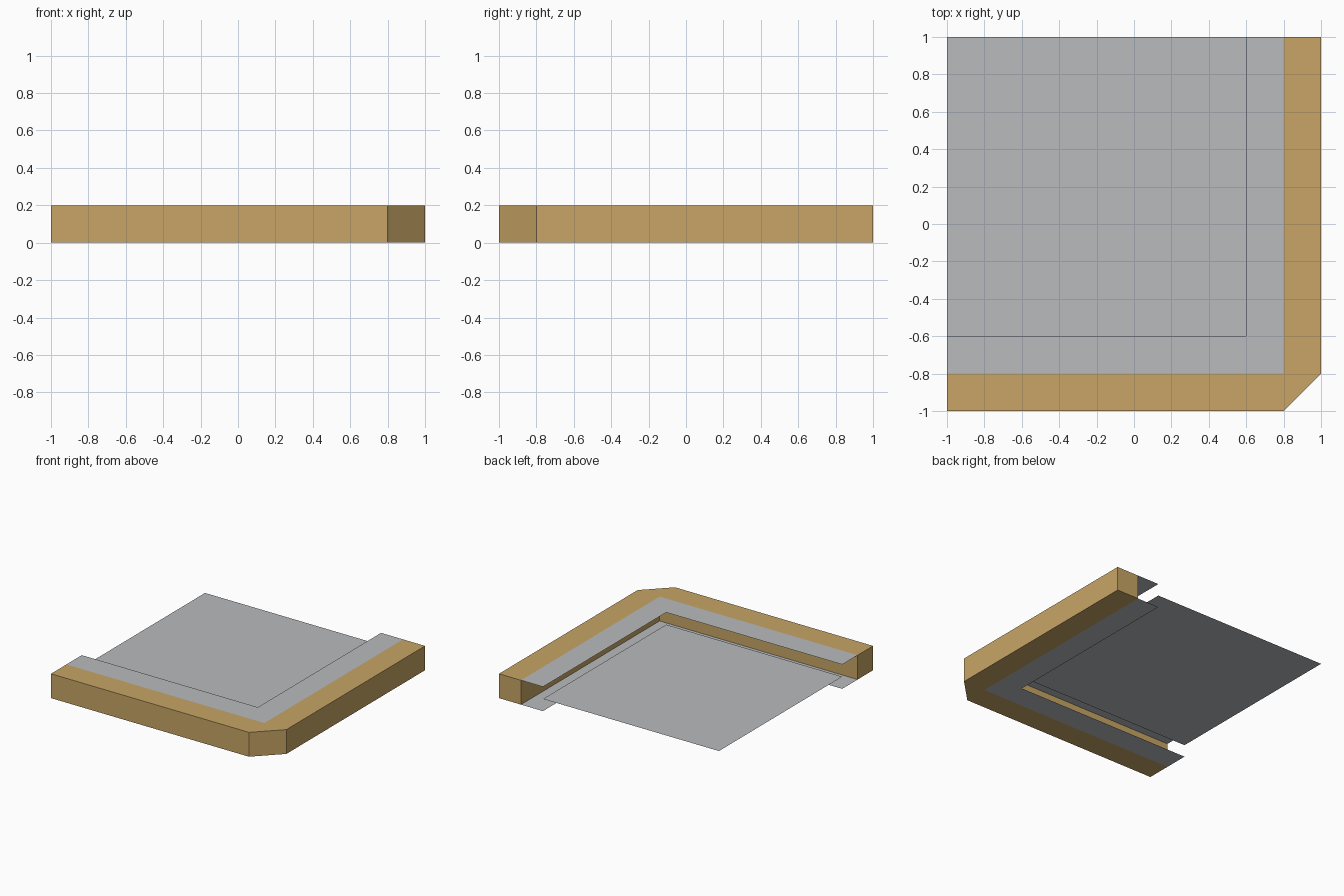
import bpy
import bmesh

if "Cube" in bpy.data.objects:
    bpy.data.objects.remove(bpy.data.objects["Cube"])


def material(name, rgb):
    mat = bpy.data.materials.new(name)
    mat.diffuse_color = (*rgb, 1)
    mat.use_nodes = True
    mat.node_tree.nodes["Principled BSDF"].inputs["Base Color"].default_value = mat.diffuse_color
    return mat


WOOD = material("tan_edge", (0.578, 0.376, 0.133))
GREY = material("light_grey", (0.485, 0.497, 0.515))
H = 0.2  # curb height


def finish(name, bm, mats):
    mesh = bpy.data.meshes.new(name)
    bm.to_mesh(mesh)
    bm.free()
    for mat in mats:
        mesh.materials.append(mat)
    obj = bpy.data.objects.new(name, mesh)
    bpy.context.collection.objects.link(obj)


# L-shaped curb with a chamfered corner and grey lips at top and bottom
outer = [(-1, -1), (0.8, -1), (1, -0.8), (1, 1)]
wall = [(-1, -0.8), (0.8, -0.8), (0.8, 1)]
lip = [(-1, -0.6), (0.6, -0.6), (0.6, 1)]

bm = bmesh.new()


def ring(points, z):
    return [bm.verts.new((x, y, z)) for x, y in points]


def face(verts, mat=0):
    bm.faces.new(verts).material_index = mat


levels = {z: (ring(outer, z), ring(wall, z), ring(lip, z)) for z in (0, H)}
for z, (o, w, l) in levels.items():
    step = 1 if z else -1  # lower faces point down
    face([o[0], o[1], w[1], w[0]][::step])
    face([o[1], o[2], w[1]][::step])
    face([o[2], o[3], w[2], w[1]][::step])
    for i in range(2):
        face([w[i], w[i + 1], l[i + 1], l[i]][::step], 1)

# Outer sides, inner sides and the two end caps
(o0, w0, _), (o1, w1, _) = levels[0], levels[H]
for i in range(3):
    face([o0[i], o0[i + 1], o1[i + 1], o1[i]])
for i in range(2):
    face([w0[i + 1], w0[i], w1[i], w1[i + 1]])
face([w0[0], o0[0], o1[0], w1[0]])
face([o0[3], w0[2], w1[2], o1[3]])
finish("corner_curb", bm, [WOOD, GREY])

# Flat centre panel, halfway up
bm = bmesh.new()
bm.faces.new(ring([(-1, -0.6), (0.6, -0.6), (0.6, 1), (-1, 1)], H / 2))
finish("centre_panel", bm, [GREY])
